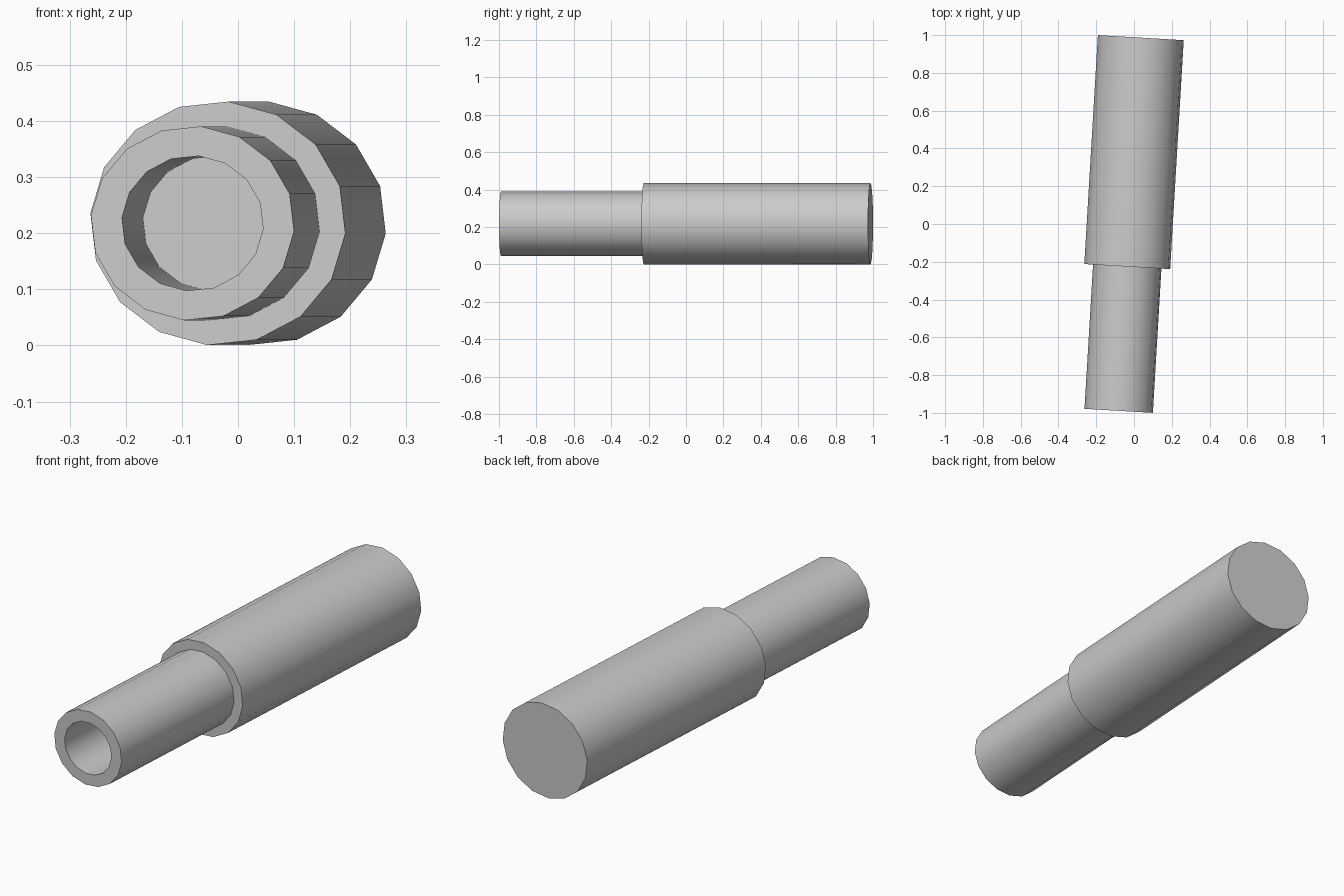
import bpy, bmesh, math
from mathutils import Matrix

if "Cube" in bpy.data.objects:
    bpy.data.objects.remove(bpy.data.objects["Cube"])

SIDES = 16
PHASE = math.radians(-4.8)
SQUASH = 0.953            # slightly oval section
TILT = math.radians(-3.39)
BACK = (0.036, 0.9865, 0.2177)   # centre of the rear cap

# Profile (distance ahead of rear cap, radius): body, step, neck, bore
profile = [(0, 0.2285), (1.214, 0.2285), (1.214, 0.182),
           (1.979, 0.182), (1.979, 0.1264), (1.35, 0.1264)]

bm = bmesh.new()
rings = []
for d, r in profile:
    ring = []
    for i in range(SIDES):
        a = PHASE + 2 * math.pi * i / SIDES
        ring.append(bm.verts.new((r * math.cos(a), -d, r * SQUASH * math.sin(a))))
    rings.append(ring)

# Walls between rings, then rear cap and bore floor
for p, q in zip(rings, rings[1:]):
    for i in range(SIDES):
        j = (i + 1) % SIDES
        bm.faces.new((p[i], p[j], q[j], q[i]))
bm.faces.new(rings[0])
bm.faces.new(rings[-1])
bmesh.ops.recalc_face_normals(bm, faces=bm.faces)

# Lay the tube at its slight angle
bm.transform(Matrix.Translation(BACK) @ Matrix.Rotation(TILT, 4, 'Z'))

mesh = bpy.data.meshes.new("stepped_tube")
bm.to_mesh(mesh)
bm.free()
tube = bpy.data.objects.new("stepped_tube", mesh)
bpy.context.collection.objects.link(tube)
bpy.context.view_layer.objects.active = tube
tube.select_set(True)
bpy.ops.object.shade_smooth_by_angle(angle=math.radians(35))
